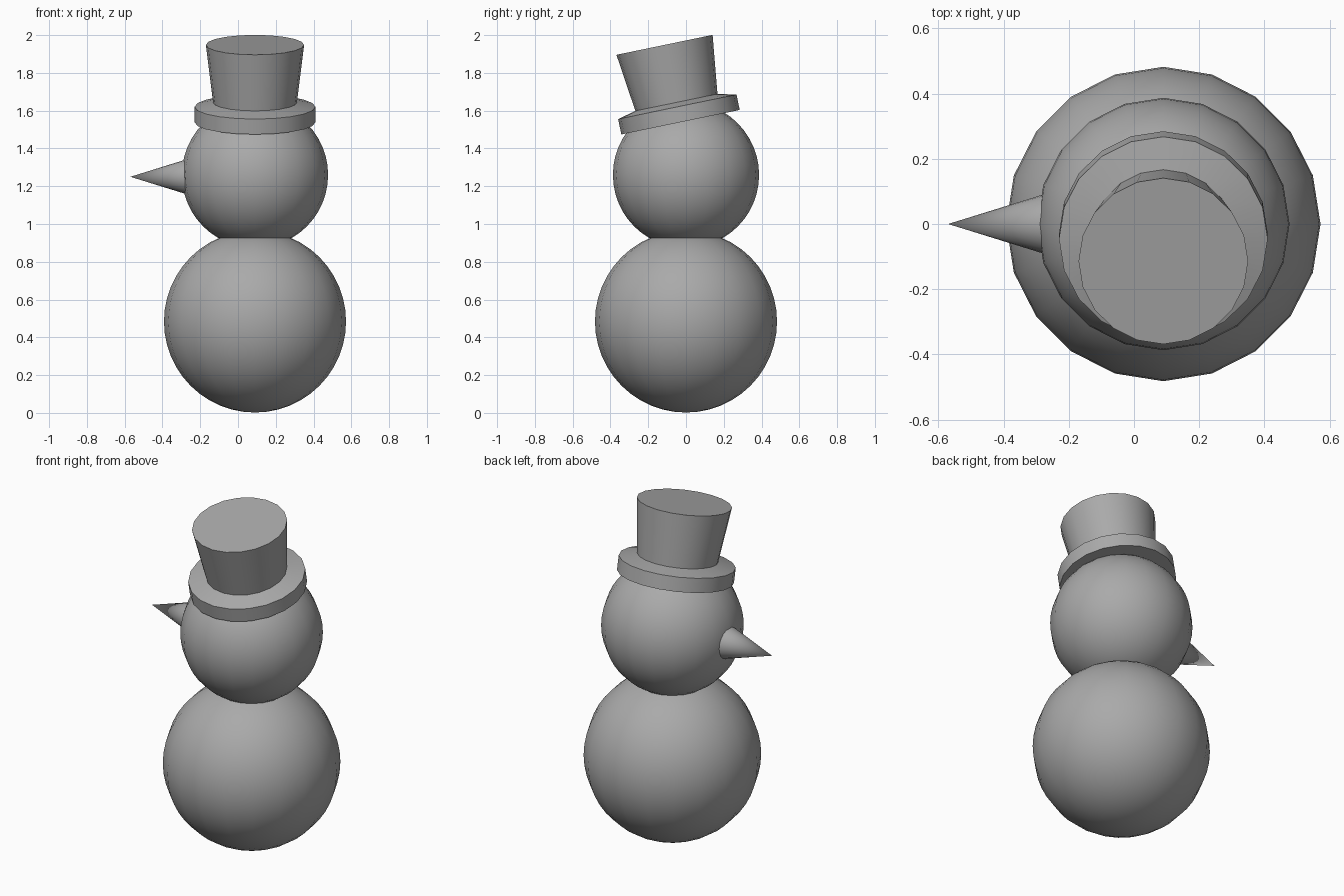
import bpy, bmesh, math
from mathutils import Vector

SIDES = 20
CENTRE_X = 0.09

if "Cube" in bpy.data.objects:
    bpy.data.objects.remove(bpy.data.objects["Cube"], do_unlink=True)

# Single flat grey
grey = bpy.data.materials.new("grey")
grey.use_nodes = True
colour = (0.4, 0.4, 0.4, 1)
grey.diffuse_color = colour
for node in grey.node_tree.nodes:
    if node.type == "BSDF_PRINCIPLED":
        node.inputs["Base Color"].default_value = colour


def finish(obj, name):
    """Name, colour and smooth one part, keeping its edges sharp."""
    obj.name = obj.data.name = name
    obj.data.materials.append(grey)
    bpy.ops.object.select_all(action="DESELECT")
    obj.select_set(True)
    bpy.context.view_layer.objects.active = obj
    bpy.ops.object.shade_smooth_by_angle(angle=math.radians(30))


def ball(name, radius, height):
    bpy.ops.mesh.primitive_uv_sphere_add(
        segments=SIDES, ring_count=24, radius=radius, location=(CENTRE_X, 0, height))
    finish(bpy.context.object, name)


def lathe(name, profile, location, tilt):
    """Turn a (radius, height) profile around its axis, then tilt it forward."""
    bm = bmesh.new()
    points = [bm.verts.new((r, 0, z)) for r, z in profile]
    edges = [bm.edges.new(pair) for pair in zip(points, points[1:])]
    bmesh.ops.spin(bm, geom=points + edges, cent=(0, 0, 0), axis=(0, 0, 1),
                   angle=math.tau, steps=SIDES)
    bmesh.ops.remove_doubles(bm, verts=bm.verts, dist=0.0005)
    bmesh.ops.recalc_face_normals(bm, faces=bm.faces)
    mesh = bpy.data.meshes.new(name)
    bm.to_mesh(mesh)
    bm.free()
    obj = bpy.data.objects.new(name, mesh)
    bpy.context.collection.objects.link(obj)
    obj.location = location
    obj.rotation_euler.x = tilt
    finish(obj, name)


# Body and head
ball("body", 0.482, 0.484)
ball("head", 0.387, 1.26)

# Hat: brim with a sloped top, flaring crown
hat_profile = [(0, 0), (0.32, 0), (0.32, 0.083), (0.222, 0.107), (0.26, 0.418), (0, 0.418)]
lathe("hat", hat_profile, (CENTRE_X, -0.029, 1.539), math.radians(11.7))

# Nose: cone pointing to -x, its base sunk into the head
tip, base = Vector((-0.57, 0, 1.25)), Vector((-0.27, 0, 1.25))
bpy.ops.mesh.primitive_cone_add(
    vertices=SIDES, radius1=0.093, radius2=0, depth=(tip - base).length,
    location=(tip + base) / 2, rotation=(0, -math.pi / 2, 0))
finish(bpy.context.object, "nose")
